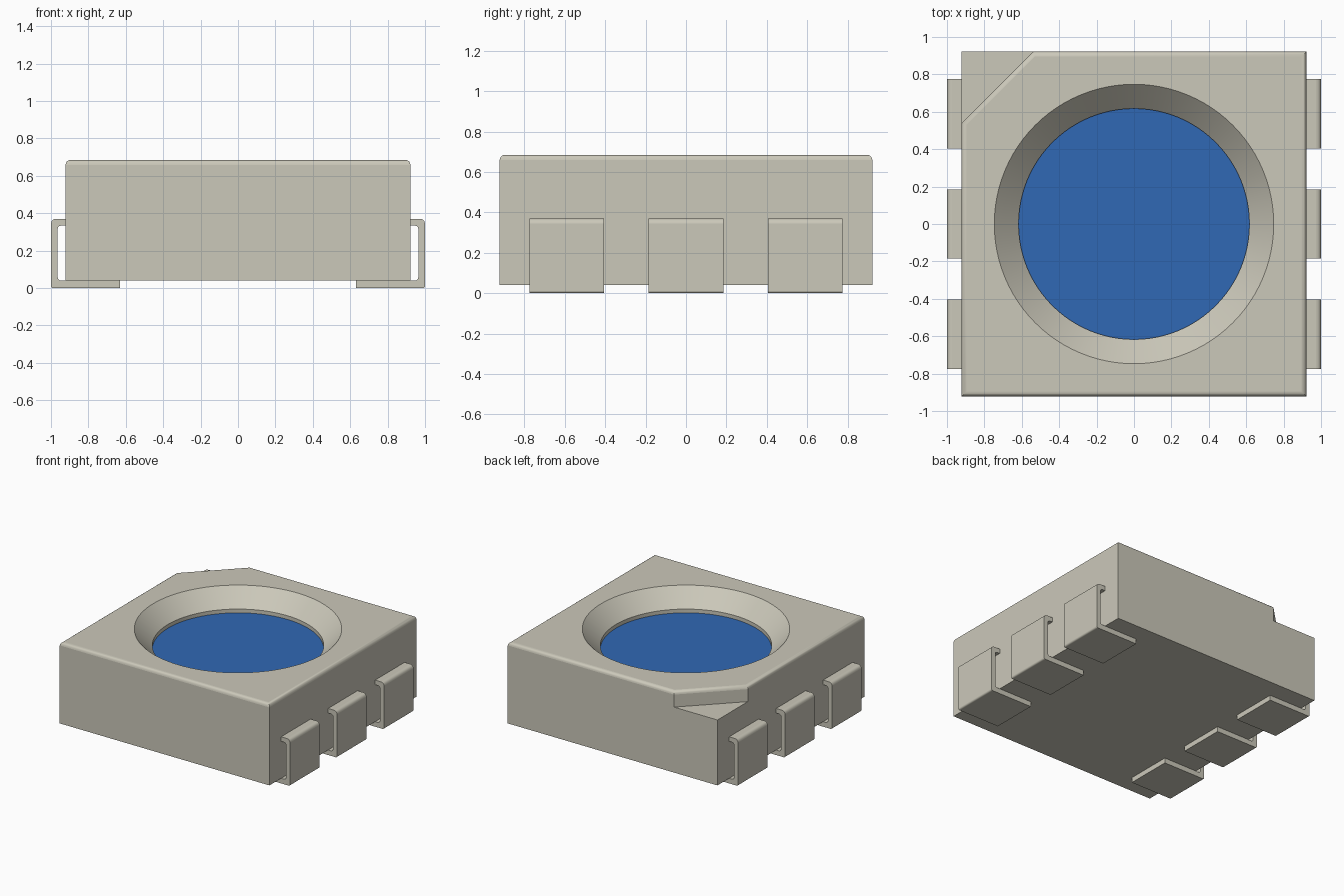
import bpy, bmesh, math

default = bpy.data.objects.get("Cube")
if default:
    bpy.data.objects.remove(default, do_unlink=True)


def material(name, color):
    m = bpy.data.materials.new(name)
    m.use_nodes = True
    m.diffuse_color = (*color, 1)
    for node in m.node_tree.nodes:
        if node.type == 'BSDF_PRINCIPLED':
            node.inputs["Base Color"].default_value = (*color, 1)
    return m


PLASTIC = material("warm grey", (0.60, 0.58, 0.49))
LENS = material("blue", (0.03, 0.14, 0.46))

HALF, BASE, NOTCH_Z, TOP = 0.922, 0.04, 0.56, 0.685
NOTCH = 0.54          # where the corner cut meets the sides
RIM_R, CUP_R, CUP_Z, FLOOR_Z = 0.747, 0.617, 0.555, 0.525


def make_object(name, bm, mats):
    bmesh.ops.recalc_face_normals(bm, faces=bm.faces)
    mesh = bpy.data.meshes.new(name)
    bm.to_mesh(mesh)
    bm.free()
    for m in mats:
        mesh.materials.append(m)
    ob = bpy.data.objects.new(name, mesh)
    bpy.context.collection.objects.link(ob)
    return ob


def activate(ob):
    bpy.ops.object.select_all(action='DESELECT')
    ob.select_set(True)
    bpy.context.view_layer.objects.active = ob


def smooth(ob, flat_area):
    """Smooth the small curved faces, keep the big planes flat."""
    activate(ob)
    bpy.ops.object.shade_smooth_by_angle(angle=math.radians(30))
    for p in ob.data.polygons:
        if p.area > flat_area:
            p.use_smooth = False


def raise_faces(bm, faces, height, keep):
    new = bmesh.ops.extrude_face_region(bm, geom=faces, use_keep_orig=keep)["geom"]
    bmesh.ops.translate(bm, vec=(0, 0, height),
                        verts=[g for g in new if isinstance(g, bmesh.types.BMVert)])
    return [g for g in new if isinstance(g, bmesh.types.BMFace)]


# Body: square block whose upper layer lacks one corner
bm = bmesh.new()
a, b, c, d, e, corner = [bm.verts.new((x, y, BASE)) for x, y in (
    (-HALF, -HALF), (HALF, -HALF), (HALF, HALF), (-NOTCH, HALF), (-HALF, NOTCH), (-HALF, HALF))]
sheet = [bm.faces.new((a, b, c, d, e)), bm.faces.new((e, d, corner))]
step = raise_faces(bm, sheet, NOTCH_Z - BASE, True)
upper = max(step, key=lambda f: f.calc_area())
lid = raise_faces(bm, [upper], TOP - NOTCH_Z, False)[0]
bmesh.ops.recalc_face_normals(bm, faces=bm.faces)
bmesh.ops.bevel(bm, geom=list(lid.edges), offset=0.026, segments=4,
                profile=0.5, affect='EDGES')
bmesh.ops.dissolve_limit(bm, angle_limit=math.radians(1), verts=bm.verts, edges=bm.edges)
body = make_object("body", bm, [PLASTIC, LENS])

# Cup: stacked rings make the conical recess
bm = bmesh.new()
slope = (RIM_R - CUP_R) / (TOP - CUP_Z)
over = 0.1
SIDES = 96
rings = []
for r, z in ((CUP_R, FLOOR_Z), (CUP_R, CUP_Z), (RIM_R + over * slope, TOP + over)):
    rings.append([bm.verts.new((r * math.cos(t), r * math.sin(t), z))
                  for t in (math.tau * i / SIDES for i in range(SIDES))])
for low, high in zip(rings, rings[1:]):
    for i in range(SIDES):
        j = (i + 1) % SIDES
        bm.faces.new((low[i], low[j], high[j], high[i]))
bm.faces.new(rings[0][::-1])
bm.faces.new(rings[-1])
cutter = make_object("cup_cutter", bm, [PLASTIC])
cutter.hide_render = True

activate(body)
cut = body.modifiers.new("cup", 'BOOLEAN')
cut.operation = 'DIFFERENCE'
cut.solver = 'EXACT'
cut.object = cutter
bpy.ops.object.modifier_apply(modifier=cut.name)
bpy.data.objects.remove(cutter, do_unlink=True)

smooth(body, 0.04)
for p in body.data.polygons:
    p.material_index = int(p.normal.z > 0.9 and p.center.z < CUP_Z - 0.01)


def arc(cx, cz, r, start, end, n=4):
    """Points of a rounded corner, angles in degrees."""
    return [(cx + r * math.cos(t), cz + r * math.sin(t))
            for t in (math.radians(start + (end - start) * i / n) for i in range(n + 1))]


# Leads: bent strips that leave the side and fold under the body
OUT, TIP, H, T, R = 1.0, 0.63, 0.37, 0.036, 0.026
IN = OUT - T
profile = ([(TIP, 0)] + arc(OUT - 0.012, 0.012, 0.012, -90, 0)
           + arc(OUT - R, H - R, R, 0, 90)
           + [(HALF - 0.02, H), (HALF - 0.02, H - T)]
           + arc(IN - 0.018, H - T - 0.018, 0.018, 90, 0)
           + arc(IN - 0.018, BASE + 0.018, 0.018, 0, -90)
           + [(TIP, BASE)])
WIDTH = 0.37
for side, label in ((1, "left"), (-1, "right")):
    for y, place in ((-0.59, "front"), (0, "middle"), (0.59, "back")):
        bm = bmesh.new()
        face = bm.faces.new([bm.verts.new((side * x, y - WIDTH / 2, z)) for x, z in profile])
        new = bmesh.ops.extrude_face_region(bm, geom=[face], use_keep_orig=True)["geom"]
        bmesh.ops.translate(bm, vec=(0, WIDTH, 0),
                            verts=[g for g in new if isinstance(g, bmesh.types.BMVert)])
        lead = make_object(f"{label}_{place}_lead", bm, [PLASTIC])
        smooth(lead, 0.02)
